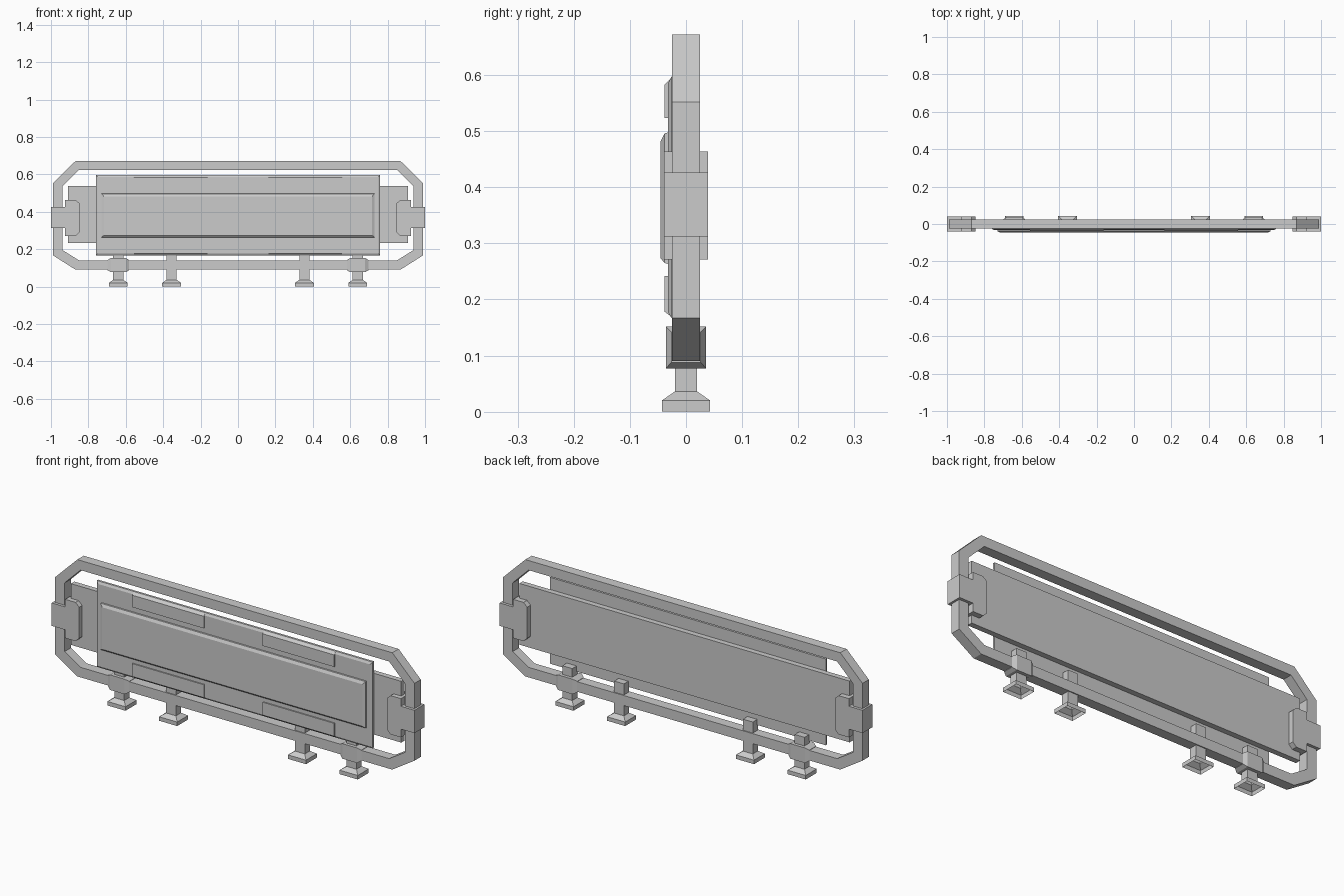
import bpy

if "Cube" in bpy.data.objects:
    bpy.data.objects.remove(bpy.data.objects["Cube"])


def make(name, verts, faces):
    me = bpy.data.meshes.new(name)
    me.from_pydata(verts, [], faces)
    me.update()
    ob = bpy.data.objects.new(name, me)
    bpy.context.collection.objects.link(ob)
    # consistent outward normals
    import bmesh
    bm = bmesh.new()
    bm.from_mesh(me)
    bmesh.ops.recalc_face_normals(bm, faces=bm.faces)
    bm.to_mesh(me)
    bm.free()
    return ob


def loft(name, rings, cap_start=True, cap_end=True):
    """Skin a list of equal-length vertex rings."""
    n = len(rings[0])
    verts = [v for r in rings for v in r]
    faces = [(k * n + i, k * n + (i + 1) % n, (k + 1) * n + (i + 1) % n, (k + 1) * n + i)
             for k in range(len(rings) - 1) for i in range(n)]
    if cap_start:
        faces.append(tuple(range(n))[::-1])
    if cap_end:
        faces.append(tuple(range(len(verts) - n, len(verts))))
    return make(name, verts, faces)


def rect_xz(x0, x1, z0, z1, y):
    return [(x0, y, z0), (x1, y, z0), (x1, y, z1), (x0, y, z1)]


def rect_yz(x, w, z0, z1):
    return [(x, -w, z0), (x, w, z0), (x, w, z1), (x, -w, z1)]


def rect_xy(cx, wx, wy, z):
    return [(cx - wx, -wy, z), (cx + wx, -wy, z), (cx + wx, wy, z), (cx - wx, wy, z)]


def at_y(profile, y):
    return [(x, y, z) for x, z in profile]


# Outer octagonal rail
def octagon(half):
    return half + [(-x, z) for x, z in reversed(half)]


outer = octagon([(0.868, 0.09), (0.99, 0.167), (0.99, 0.552), (0.868, 0.672)])
inner = octagon([(0.85, 0.14), (0.938, 0.195), (0.938, 0.537), (0.85, 0.624)])
F = 0.025
loft("outer_rail", [at_y(outer, -F), at_y(outer, F), at_y(inner, F), at_y(inner, -F),
                    at_y(outer, -F)], False, False)
bpy.data.objects["outer_rail"].data.validate()

# Backing plate
loft("backing_plate", [rect_xz(-0.91, 0.91, 0.232, 0.537, y) for y in (-0.015, 0.012)])

# Front panel with bevelled rim
loft("front_panel", [rect_xz(-0.76, 0.76, 0.167, 0.597, -0.015),
                     rect_xz(-0.76, 0.76, 0.167, 0.597, -0.026),
                     rect_xz(-0.75, 0.75, 0.177, 0.585, -0.032)])

# Raised centre field
loft("centre_field", [rect_xz(-0.73, 0.73, 0.263, 0.498, -0.03),
                      rect_xz(-0.73, 0.73, 0.265, 0.496, -0.038),
                      rect_xz(-0.717, 0.717, 0.273, 0.482, -0.045)])

for s, side in ((-1, "left"), (1, "right")):
    # Raised strips along the panel's upper and lower edges
    a, b = sorted((s * 0.162, s * 0.557))
    loft(side + "_upper_strip", [rect_xz(a, b, 0.523, 0.594, -0.027),
                                 rect_xz(a, b, 0.523, 0.583, -0.038)])
    loft(side + "_lower_strip", [rect_xz(a, b, 0.17, 0.242, -0.027),
                                 rect_xz(a, b, 0.178, 0.242, -0.038)])

    # T-shaped end bracket clasping the rail
    t = [(1.0, 0.312), (1.0, 0.426), (0.925, 0.426), (0.925, 0.464), (0.868, 0.464),
         (0.848, 0.445), (0.848, 0.29), (0.868, 0.271), (0.925, 0.271), (0.925, 0.312)]
    t = [(s * x, z) for x, z in t]
    loft(side + "_end_bracket", [at_y(t, -0.039), at_y(t, 0.039)])

    for cx, pos in ((0.64, "outer"), (0.355, "inner")):
        # Foot: post flaring to a hollow square base
        c = s * cx
        loft(f"{side}_{pos}_foot", [rect_xy(c, 0.05, 0.043, 0), rect_xy(c, 0.05, 0.043, 0.02),
                                    rect_xy(c, 0.027, 0.02, 0.036),
                                    rect_xy(c, 0.027, 0.02, 0.195)], cap_start=False)
    # Tapered sleeve round the rail at the outer foot
    c = s * 0.64
    loft(side + "_rail_sleeve", [rect_yz(c - 0.058, 0.026, 0.088, 0.142),
                                 rect_yz(c - 0.04, 0.036, 0.077, 0.152),
                                 rect_yz(c + 0.04, 0.036, 0.077, 0.152),
                                 rect_yz(c + 0.058, 0.026, 0.088, 0.142)])

# Weld the rail's closing seam
import bmesh
rail = bpy.data.objects["outer_rail"].data
bm = bmesh.new()
bm.from_mesh(rail)
bmesh.ops.remove_doubles(bm, verts=bm.verts, dist=1e-5)
bmesh.ops.recalc_face_normals(bm, faces=bm.faces)
bm.to_mesh(rail)
bm.free()
